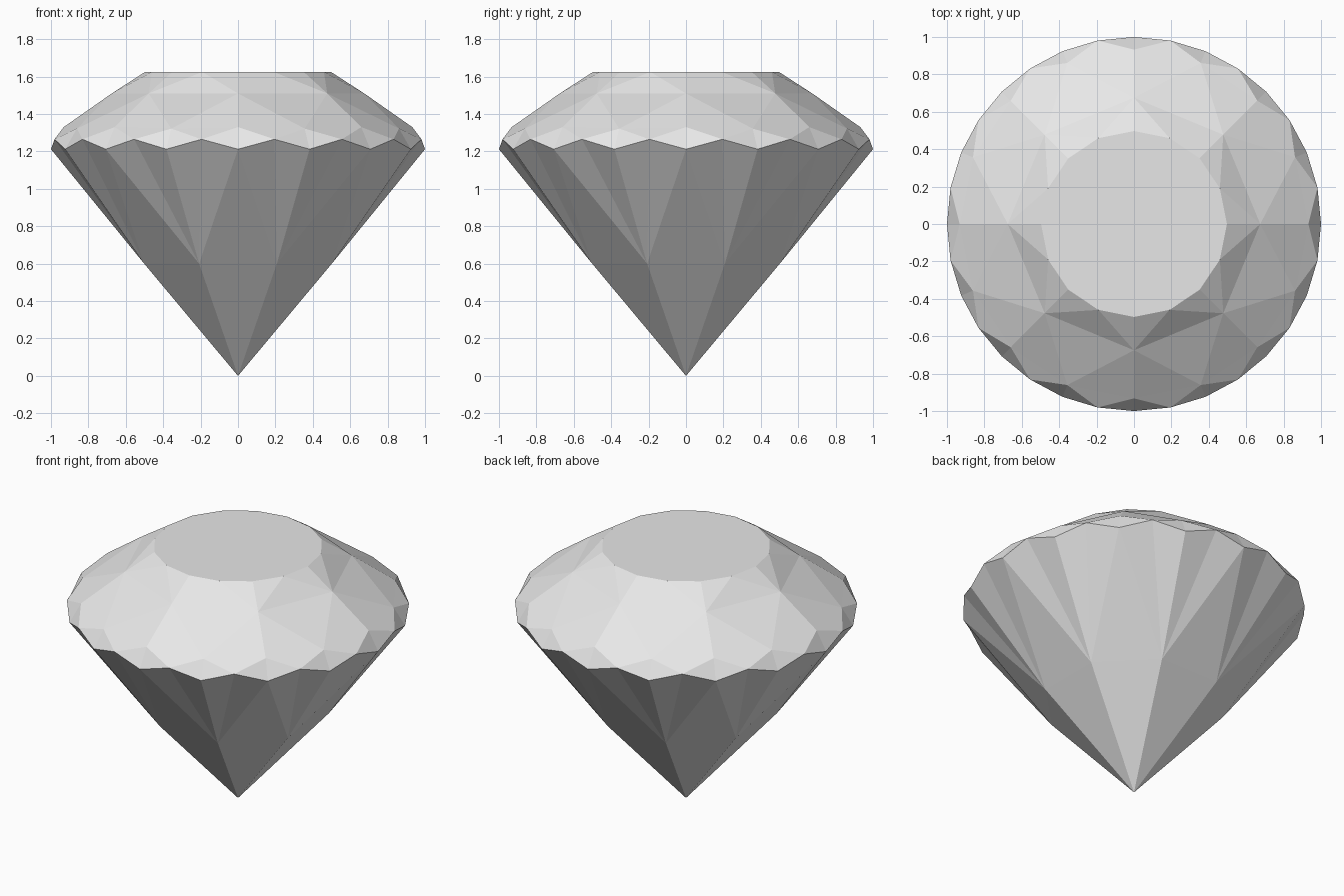
import bpy, bmesh, math

if "Cube" in bpy.data.objects:
    bpy.data.objects.remove(bpy.data.objects["Cube"])

# One pale grey for the whole stone
grey = bpy.data.materials.new("pale_grey")
grey.diffuse_color = (0.8, 0.8, 0.8, 1)
grey.use_nodes = True
grey.node_tree.nodes["Principled BSDF"].inputs["Base Color"].default_value = grey.diffuse_color

bm = bmesh.new()


def ring(count, step, start, radius, height):
    """Ring of points, angles in degrees; height may alternate as a pair."""
    hs = height if isinstance(height, tuple) else (height, height)
    out = []
    for i in range(count):
        a = math.radians(start + i * step)
        out.append(bm.verts.new((radius * math.sin(a), -radius * math.cos(a), hs[i % 2])))
    return out


culet = bm.verts.new((0, 0, 0))
pav = ring(8, 45, 22.5, 0.543, 0.60)                  # pavilion break
girdle = ring(32, 11.25, 0, 1.0, (1.212, 1.265))      # scalloped girdle
low = ring(16, 22.5, 0, 0.932, (1.33, 1.322))         # lower crown ring
mid = ring(8, 45, 0, 0.675, 1.51)                     # upper crown ring
table = ring(16, 22.5, 0, 0.497, 1.625)               # table outline


def face(*vs):
    bm.faces.new(vs)


# Pavilion: lower wedges, kite tips and fans up to the girdle
for i in range(8):
    p, prev = pav[i], pav[i - 1]
    face(culet, p, prev)
    face(prev, p, girdle[4 * i])
    for k in range(4):
        face(p, girdle[(4 * i + k) % 32], girdle[(4 * i + k + 1) % 32])

# Crown: small facets along the girdle
for i in range(16):
    v, w = low[i], low[(i + 1) % 16]
    g = [girdle[(2 * i + k) % 32] for k in range(-1, 2)]
    face(g[0], g[1], v)
    face(g[1], g[2], v)
    face(v, g[2], w)

# Crown: main facets, star facets and the table
for i in range(8):
    r, s = mid[i], mid[(i + 1) % 8]
    v0, v1, v2 = low[2 * i - 1], low[2 * i], low[2 * i + 1]
    t0, t1, t2 = table[2 * i - 1], table[2 * i], table[2 * i + 1]
    face(r, v0, v1)
    face(r, v1, v2)
    face(r, v2, s)
    face(r, s, t2)
    face(r, t1, t0)
    face(r, t2, t1)
face(*table)

bmesh.ops.recalc_face_normals(bm, faces=bm.faces[:])
mesh = bpy.data.meshes.new("cut_gemstone")
bm.to_mesh(mesh)
bm.free()
mesh.materials.append(grey)
gem = bpy.data.objects.new("cut_gemstone", mesh)
bpy.context.collection.objects.link(gem)
